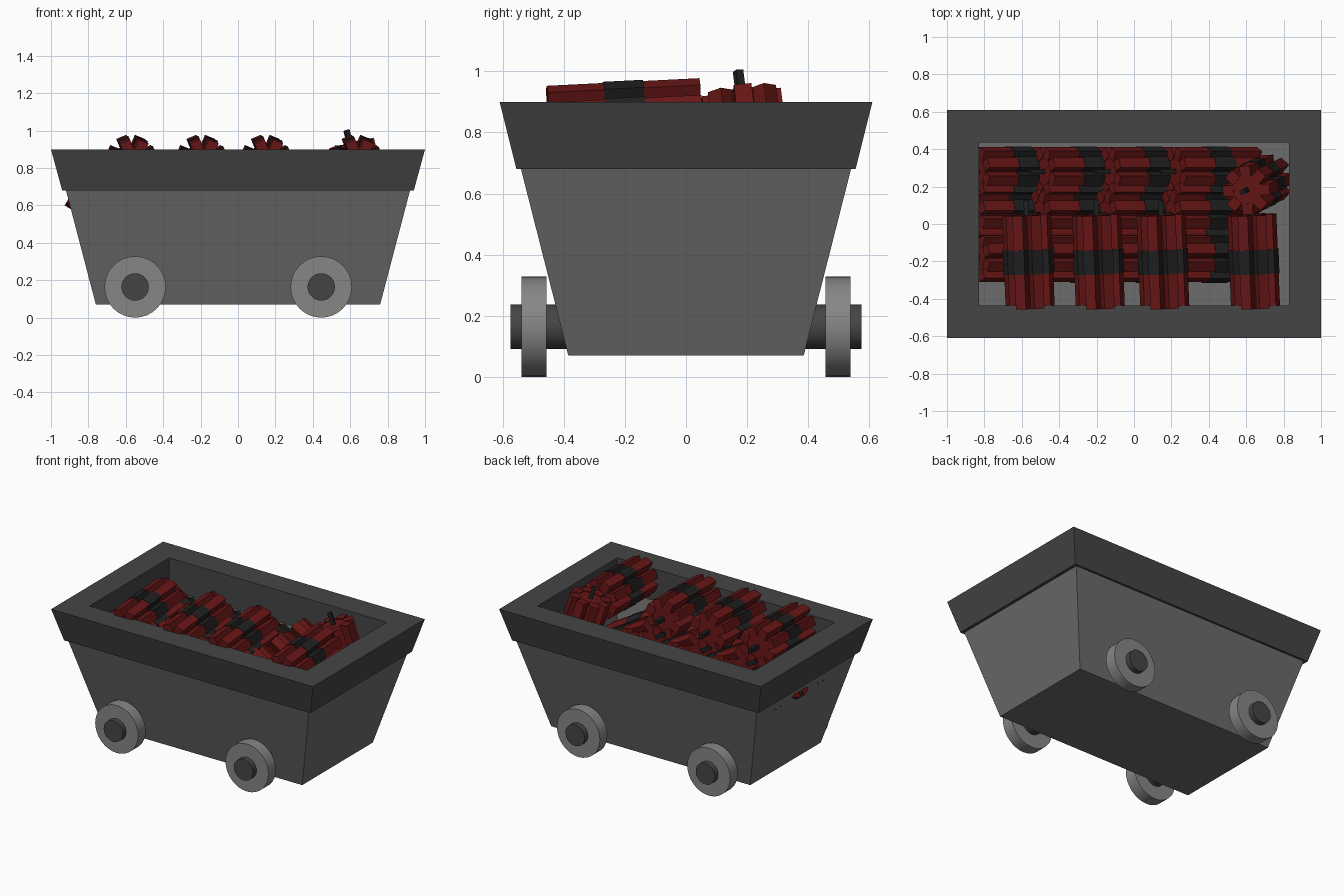
import bpy, bmesh
from math import pi, cos, sin, radians
from mathutils import Matrix, Vector

if "Cube" in bpy.data.objects:
    bpy.data.objects.remove(bpy.data.objects["Cube"])


def material(name, r, g, b):
    m = bpy.data.materials.new(name)
    m.diffuse_color = (r, g, b, 1)
    m.use_nodes = True
    m.node_tree.nodes["Principled BSDF"].inputs["Base Color"].default_value = m.diffuse_color
    return m


BODY = material("body_grey", .15, .15, .15)
RIM = material("dark_grey", .06, .06, .06)
WHEEL = material("wheel_grey", .24, .24, .24)
RED = material("stick_red", .14, .008, .008)
BLACK = material("band_black", .014, .014, .014)


def add_object(name, mesh):
    ob = bpy.data.objects.new(name, mesh)
    bpy.context.collection.objects.link(ob)
    return ob


def mesh_from(bm, name, mats):
    bmesh.ops.recalc_face_normals(bm, faces=bm.faces)
    me = bpy.data.meshes.new(name)
    bm.to_mesh(me)
    bm.free()
    for m in mats:
        me.materials.append(m)
    return me


def rect_loft(name, rings, mat, closed):
    """Join rectangles (half x, half y, z) into a shell; closed makes a frame."""
    bm = bmesh.new()
    loops = [[bm.verts.new((sx * x, sy * y, z))
              for sx, sy in ((-1, -1), (1, -1), (1, 1), (-1, 1))]
             for x, y, z in rings]
    pairs = list(zip(loops, loops[1:]))
    if closed:
        pairs.append((loops[-1], loops[0]))
    else:
        bm.faces.new(loops[0])
        bm.faces.new(loops[-1])
    for a, b in pairs:
        for i in range(4):
            j = (i + 1) % 4
            bm.faces.new((a[i], a[j], b[j], b[i]))
    return add_object(name, mesh_from(bm, name, [mat]))


# Tapered tub with a raised floor, and the flared rim around its top
rect_loft("cart_body", [(.76, .385, .07), (.925, .545, .70),
                        (.90, .52, .70), (.835, .45, .36)], BODY, False)
rect_loft("cart_rim", [(.94, .555, .68), (1.0, .61, .90),
                       (.83, .435, .90), (.83, .435, .68)], RIM, True)


# Wheels and through axles
def cylinder(name, radius, depth, loc, mat):
    bpy.ops.mesh.primitive_cylinder_add(vertices=32, radius=radius, depth=depth,
                                        location=loc, rotation=(pi / 2, 0, 0))
    ob = bpy.context.object
    ob.name = name
    ob.data.materials.append(mat)
    bpy.ops.object.shade_smooth_by_angle(angle=radians(30))


for x, end in ((-.55, "rear"), (.445, "lead")):
    cylinder(end + "_axle", .073, 1.15, (x, 0, .164), RIM)
    for side in (-1, 1):
        cylinder(end + "_wheel", .164, .082, (x, side * .497, .164), WHEEL)

# Bundle of square sticks round a core, with a black band and a fuse (along z)
LENGTH = .5
bm = bmesh.new()


def box(sx, sy, sz, mat_index, matrix):
    made = bmesh.ops.create_cube(bm, size=1, matrix=matrix @ Matrix.Diagonal((sx, sy, sz, 1)))
    for f in {f for v in made["verts"] for f in v.link_faces}:
        f.material_index = mat_index


for k in range(8):
    a = radians(22.5 + 45 * k)
    place = Matrix.Translation((.1 * cos(a), .1 * sin(a), 0)) @ Matrix.Rotation(a, 4, 'Z')
    box(.06, .058, LENGTH, 0, place)
    box(.066, .064, .13, 1, place)
bmesh.ops.create_cone(bm, cap_ends=True, segments=8, radius1=.085, radius2=.085,
                      depth=LENGTH - .01)
box(.026, .026, .09, 1, Matrix.Translation((0, 0, LENGTH / 2 + .035)))
bundle_mesh = mesh_from(bm, "stick_bundle", [RED, BLACK])


def bundle(name, centre, direction):
    ob = add_object(name, bundle_mesh)
    ob.location = centre
    ob.rotation_mode = 'QUATERNION'
    ob.rotation_quaternion = Vector(direction).to_track_quat('Z', 'Y')


# Lower load: three rows of overlapping tilted bundles
for y, start in ((-.18, -.62), (.05, -.645), (.28, -.62)):
    for c in range(4):
        bundle("tilted_bundle", (start + .35 * c, y, .588), (-.866, 0, .5))

# Upper load: four lying across the front half, one standing at the back
for x in (-.565, -.19, .155, .64):
    bundle("top_bundle", (x, -.2, .834), (-.04, 1, .05))
axis = Vector((-.25, -.12, .95)).normalized()
bundle("standing_bundle", Vector((.6, .18, .925)) - axis * LENGTH / 2, axis)
